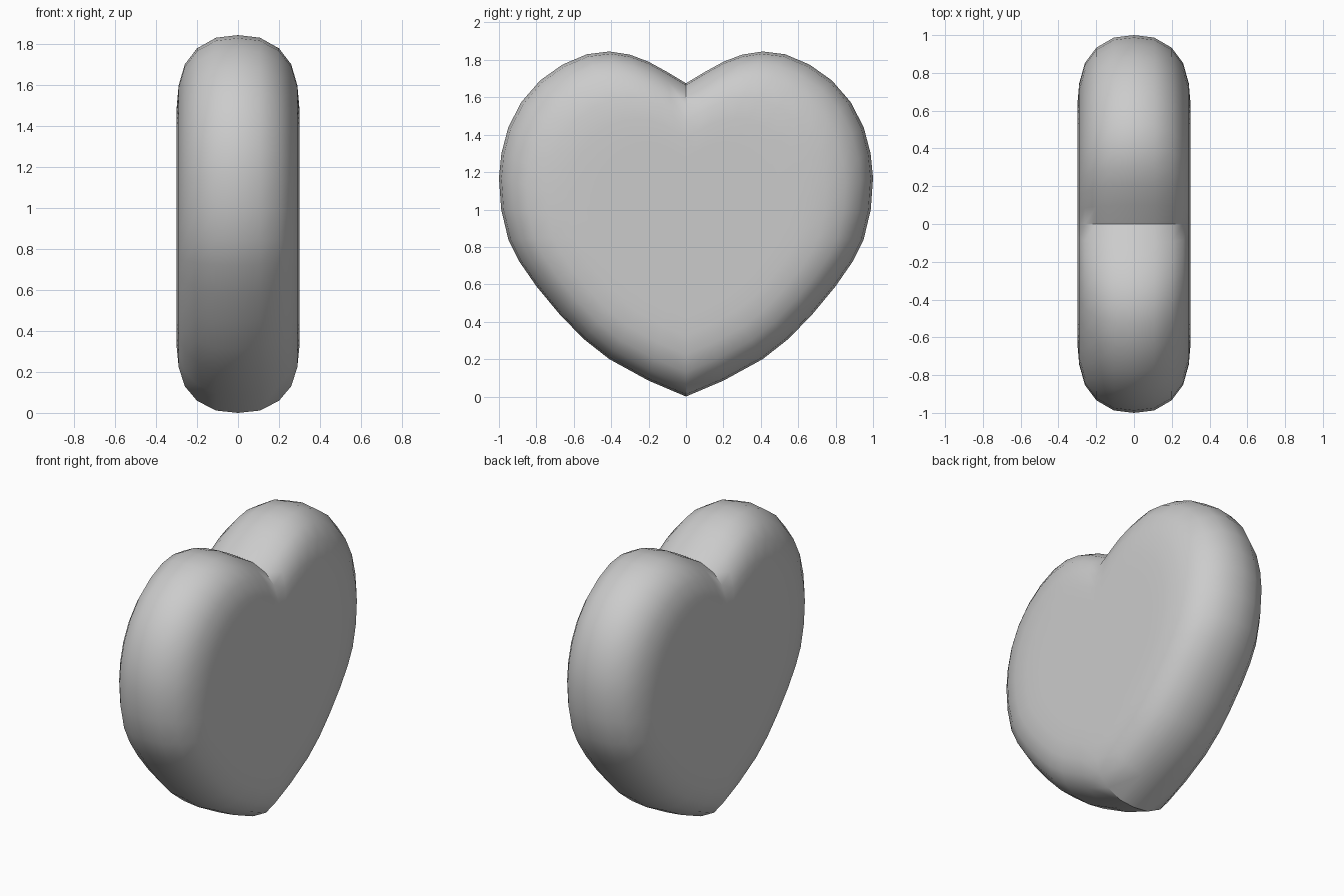
import bpy, bmesh

if "Cube" in bpy.data.objects:
    bpy.data.objects.remove(bpy.data.objects["Cube"])

# Right half of the heart outline (y, z), from the notch round to the tip
half = [(0, 1.675), (0.1, 1.735), (0.2, 1.79), (0.3, 1.828), (0.41, 1.845),
        (0.53, 1.83), (0.66, 1.775), (0.78, 1.69), (0.88, 1.575), (0.95, 1.44),
        (0.987, 1.3), (1.0, 1.17), (0.988, 1.0), (0.95, 0.84), (0.89, 0.72),
        (0.8, 0.59), (0.68, 0.445), (0.55, 0.31), (0.41, 0.2), (0.2, 0.085), (0, 0)]
outline = half + [(-y, z) for y, z in reversed(half[1:-1])]

# Rounded rim: (x, shrink towards the heart centre), then a flat inner ring
rim = [(0, 0), (0.107, 0.013), (0.2, 0.067), (0.26, 0.148),
       (0.29, 0.255), (0.3, 0.37), (0.3, 0.5)]
profile = [(-x, s) for x, s in reversed(rim[1:])] + rim
CENTRE_Z = 0.88

bm = bmesh.new()
rings = [[bm.verts.new((x, y * (1 - s), CENTRE_Z + (z - CENTRE_Z) * (1 - s)))
          for y, z in outline] for x, s in profile]
n = len(outline)
for a, b in zip(rings, rings[1:]):
    for i in range(n):
        j = (i + 1) % n
        bm.faces.new((a[i], a[j], b[j], b[i]))
# Flat side faces
bm.faces.new(rings[0])
bm.faces.new(rings[-1])
bmesh.ops.recalc_face_normals(bm, faces=bm.faces)

mesh = bpy.data.meshes.new("heart")
bm.to_mesh(mesh)
bm.free()
heart = bpy.data.objects.new("heart", mesh)
bpy.context.collection.objects.link(heart)

grey = bpy.data.materials.new("light grey")
grey.diffuse_color = (0.6, 0.6, 0.6, 1)
grey.use_nodes = True
grey.node_tree.nodes["Principled BSDF"].inputs["Base Color"].default_value = grey.diffuse_color
mesh.materials.append(grey)

# Smooth skin with a crease at the notch and tip
bpy.context.view_layer.objects.active = heart
heart.select_set(True)
bpy.ops.object.shade_smooth_by_angle(angle=0.61)
